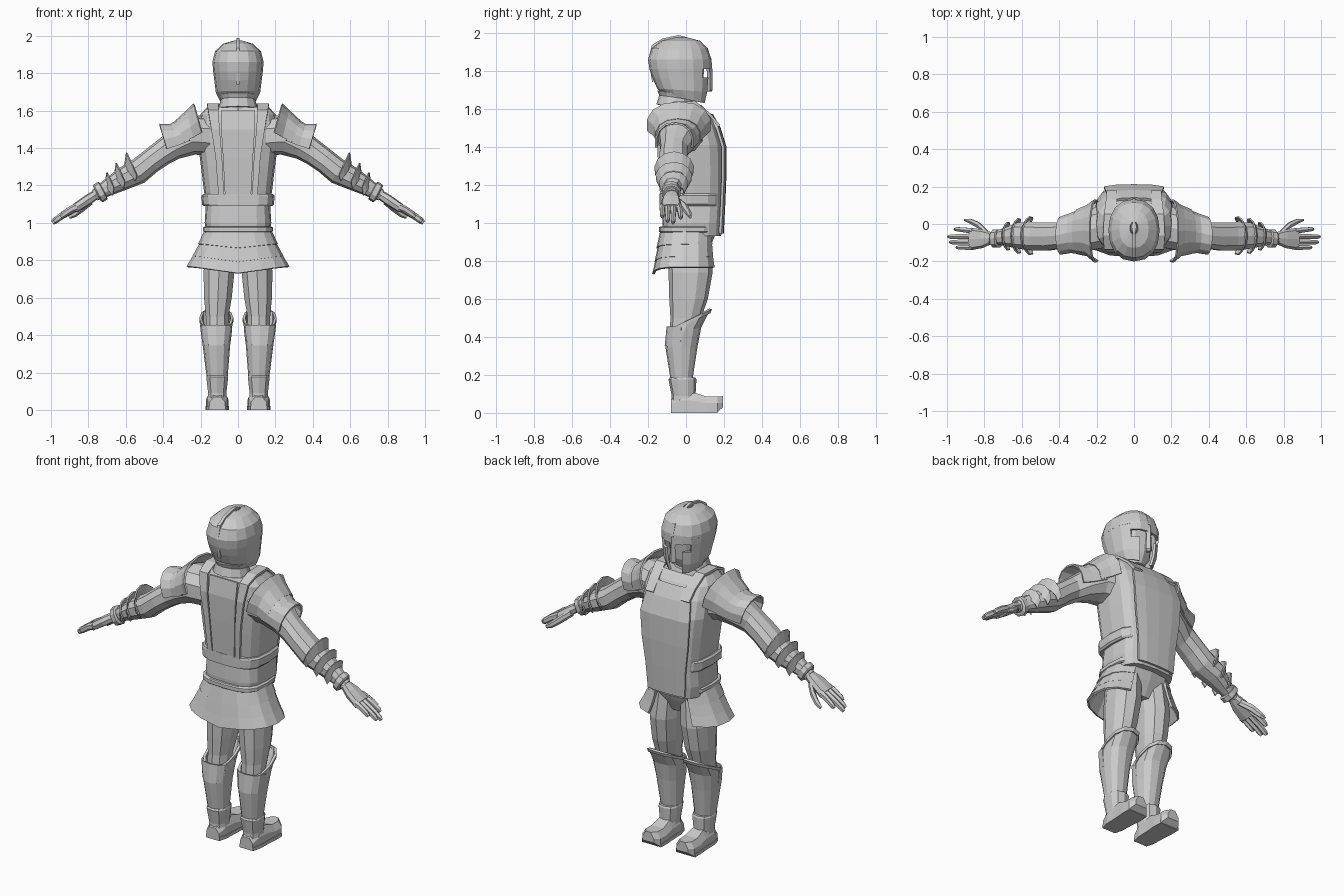
import bpy, bmesh, math
from mathutils import Vector

steel = bpy.data.materials.new("grey steel")
steel.diffuse_color = (0.6, 0.6, 0.6, 1)


def loft(name, rings, closed=True, caps=True, mirror=False, thick=0, skip=None):
    """Skin a list of equal-length point rings; skip(row, col) leaves openings."""
    bm = bmesh.new()
    vs = [[bm.verts.new(p) for p in r] for r in rings]
    n = len(vs[0])
    for i in range(len(vs) - 1):
        for j in range(n if closed else n - 1):
            if skip and skip(i, j):
                continue
            k = (j + 1) % n
            bm.faces.new((vs[i][j], vs[i][k], vs[i + 1][k], vs[i + 1][j]))
    if closed and caps:
        bm.faces.new(vs[0][::-1])
        bm.faces.new(vs[-1])
    bmesh.ops.recalc_face_normals(bm, faces=bm.faces)
    me = bpy.data.meshes.new(name)
    bm.to_mesh(me)
    bm.free()
    me.materials.append(steel)
    ob = bpy.data.objects.new(name, me)
    bpy.context.collection.objects.link(ob)
    if thick:
        m = ob.modifiers.new("thickness", 'SOLIDIFY')
        m.thickness = thick
        m.offset = 0
    if mirror:
        m = ob.modifiers.new("mirror", 'MIRROR')
        m.use_mirror_merge = False
    return ob


def sp(v, p):
    return math.copysign(abs(v) ** (2 / p), v)


def angles(n, a0=0, a1=360):
    full = a1 - a0 == 360
    return [math.radians(a0 + (a1 - a0) * i / (n if full else n - 1)) for i in range(n)]


def level(z, x0, x1, y0, y1, n=12, p=2.4, a0=0, a1=360, tilt=0.0, dip=0.0):
    """Horizontal ring; angle 0 points to +y. dip lowers the middle of the back."""
    cx, cy, hx, hy = (x0 + x1) / 2, (y0 + y1) / 2, (x1 - x0) / 2, (y1 - y0) / 2
    out = []
    for a in angles(n, a0, a1):
        s, c = sp(math.sin(a), p), sp(math.cos(a), p)
        out.append((cx + hx * s, cy + hy * c,
                    z + tilt * c - dip * max(0, -math.cos(a)) * (1 - abs(s))))
    return out


def cross(tx, tz, bx, bz, y0, y1, n=10, p=2.3, a0=0, a1=360):
    """Ring across an arm; angle 0 is the upper edge, 90 the +y side."""
    t, b = Vector((tx, 0, tz)), Vector((bx, 0, bz))
    m, h, Y = (t + b) / 2, (t - b) / 2, Vector((0, 1, 0))
    return [m + h * sp(math.cos(a), p) + Y * ((y0 + y1) / 2 + (y1 - y0) / 2 * sp(math.sin(a), p))
            for a in angles(n, a0, a1)]


# Torso and pelvis
torso = [(0.93, .165, -.12, .185), (1.0, .178, -.125, .19), (1.10, .172, -.12, .195),
         (1.17, .182, -.125, .197), (1.30, .198, -.135, .20), (1.41, .212, -.14, .197),
         (1.51, .21, -.14, .165), (1.58, .20, -.13, .12), (1.62, .165, -.11, .08)]
loft("torso", [level(z, -w, w, b, f, 16, 3.4) for z, w, b, f in torso])
loft("pelvis", [level(z, -w, w, b, f, 12, 3) for z, w, b, f in
                [(.80, .12, -.08, .09), (.88, .165, -.11, .13), (.95, .165, -.12, .16)]])

# Breastplate with a neck notch
chest = [(.945, .12, .192), (1.1, .13, .20), (1.25, .15, .206), (1.40, .16, .206),
         (1.50, .145, .175), (1.57, .11, .135)]
loft("breastplate", [[(w * u, y - .012 * abs(u) ** 3, z) for u in (-1, -.6, 0, .6, 1)]
                     for z, w, y in chest], closed=False, thick=.014)

# Belt and waist bands
loft("belt", [level(z, -w, w, -w * .77, .165, 16, 3.2) for z, w in
              [(.95, .178), (.955, .186), (.975, .186), (.98, .178)]])
loft("waist_band", [level(z, -w, w, -.14, .185, 16, 3.4) for z, w in
                    [(1.09, .182), (1.10, .192), (1.145, .196), (1.155, .186)]])

# Back straps running up over the shoulders
loft("back_strap", [[(x, y, z), (x + w, y, z)] for x, w, y, z in
                    [(.075, .03, -.13, 1.15), (.085, .035, -.142, 1.35), (.098, .045, -.147, 1.5),
                     (.105, .055, -.13, 1.60), (.105, .06, -.06, 1.632), (.10, .06, .05, 1.632),
                     (.09, .06, .125, 1.57), (.09, .055, .175, 1.51)]],
     closed=False, thick=.014, mirror=True)
loft("back_plate", [[(-w, y, z), (w, y, z)] for w, y, z in
                    [(.07, -.13, 1.15), (.08, -.142, 1.35), (.09, -.147, 1.5), (.09, -.13, 1.60)]],
     closed=False, thick=.012)

# Skirt of overlapping flared bands, open at the front
for i, (zt, zb, wt, wb, bt, bb, ft, fb, dip) in enumerate([
        (.97, .885, .168, .208, -.13, -.15, .14, .145, .02),
        (.90, .82, .195, .238, -.142, -.16, .142, .15, .03),
        (.84, .765, .225, .27, -.152, -.172, .146, .158, .035)]):
    loft(f"skirt_band_{i + 1}", [level(zt, -wt, wt, bt, ft, 15, 2.6, 26, 334, 0, dip * .7),
                                 level(zb, -wb, wb, bb, fb, 15, 2.6, 26, 334, 0, dip)],
         closed=False, thick=.012)

# Neck, collar and head
loft("neck", [level(z, -.075, .075, -.12, .03, 10, 2) for z in (1.58, 1.72)])
loft("collar", [level(z, -w, w, -.05 - w, -.05 + w * .9, 12, 2, tilt=-.012) for z, w in
                [(1.61, .10), (1.66, .085), (1.685, .095)]], caps=False, thick=.012)
loft("head", [level(z, -w, w, b, f, 12, 2.2) for z, w, b, f in
              [(1.645, .05, -.08, .06), (1.70, .09, -.13, .085), (1.80, .105, -.15, .095),
               (1.88, .1, -.14, .09)]])

# Helmet with eye slots and a gap between the cheek guards
helmet = [(1.655, .09, -.115, .10, -.025), (1.70, .112, -.145, .115, -.01),
          (1.765, .12, -.17, .122, 0), (1.81, .126, -.185, .126, 0), (1.86, .130, -.193, .126, 0),
          (1.915, .116, -.175, .108, 0), (1.952, .075, -.125, .07, 0), (1.968, .02, -.055, .01, 0)]
loft("helmet", [level(z, -w, w, b, f, 16, 2.25, tilt=t) for z, w, b, f, t in helmet],
     caps=False, thick=.014,
     skip=lambda i, j: (i < 2 and j in (0, 15)) or (i == 2 and j in (0, 1, 14, 15)))
loft("helmet_top", [level(z, -w, w, -.02 - w * 2, -.02 + w * 1.8, 8, 2) for z, w in
                    [(1.955, .022), (1.975, .015)]])
loft("helmet_rim", [level(z, -w, w, -.197, .133, 16, 2.25) for z, w in
                    [(1.84, .13), (1.845, .136), (1.86, .136), (1.865, .13)]], caps=False)

# Crest ridge from the nape over to the brow
ridge = [(-.178, 1.74), (-.198, 1.86), (-.18, 1.935), (-.125, 1.97), (-.04, 1.988),
         (.05, 1.965), (.115, 1.92), (.135, 1.85)]
loft("crest", [[(s * .009, -.04 + (y + .04) * k, 1.84 + (z - 1.84) * k)
                for s, k in ((-1, 1), (1, 1), (1, .88), (-1, .88))] for y, z in ridge])

# Nose guard
loft("nose_guard", [[(-w, y - .015, z), (0, y, z), (w, y - .015, z), (0, y - .03, z)]
                    for z, w, y in [(1.85, .03, .135), (1.79, .016, .14), (1.70, .022, .14),
                                    (1.69, .01, .135)]])

# Arms
arm = [(.15, 1.57, .15, 1.36, -.13, .11), (.27, 1.58, .23, 1.365, -.15, .08),
       (.36, 1.50, .31, 1.345, -.14, .045), (.42, 1.45, .37, 1.315, -.135, .01),
       (.49, 1.395, .43, 1.275, -.145, .01), (.56, 1.34, .50, 1.215, -.145, .012),
       (.64, 1.29, .59, 1.18, -.135, .01), (.71, 1.235, .67, 1.15, -.118, -.02),
       (.78, 1.175, .75, 1.12, -.105, -.045)]
loft("arm", [cross(*s) for s in arm], mirror=True)

# Shoulder guards: inner and outer flared plates over the arm
for name, st in (("inner_shoulder_guard", [(.235, 1.635, .17, 1.40, -.205, .13),
                                           (.27, 1.60, .22, 1.38, -.17, .10),
                                           (.33, 1.545, .27, 1.37, -.158, .075)]),
                 ("outer_shoulder_guard", [(.29, 1.565, .24, 1.37, -.16, .085),
                                           (.36, 1.525, .31, 1.35, -.152, .055),
                                           (.42, 1.525, .36, 1.325, -.16, .035)])):
    loft(name, [cross(*s, 9, 2.2, -105, 105) for s in st], closed=False, thick=.01, mirror=True)

# Forearm guards: three overlapping flared plates
for i, (x, z, y0, y1) in enumerate([(.595, 1.375, -.165, .04), (.65, 1.32, -.158, .03),
                                    (.70, 1.27, -.14, .01)]):
    k = (.075, .062, .05)[i]
    loft(f"forearm_guard_{i + 1}",
         [cross(x + .01, z - .07, x - k, z - .07 - k * 1.6, y0 + .02, y1 - .022, 9, 2, -110, 110),
          cross(x, z, x - k * 1.1, z - k * 2.4, y0, y1, 9, 2, -110, 110)],
         closed=False, thick=.008, mirror=True)

# Wrist cuffs
loft("wrist_cuff", [cross(x, z, x - .05 * k, z - .095 * k, -.078 - .05 * k, -.078 + .05 * k, 10)
                    for x, z, k in [(.74, 1.215, .8), (.748, 1.22, 1), (.772, 1.205, 1),
                                    (.775, 1.195, .8)]], mirror=True)

# Hands
loft("palm", [cross(.77, 1.175, .745, 1.13, -.105, -.045, 8),
              cross(.82, 1.145, .795, 1.095, -.128, -.03, 8, 3),
              cross(.885, 1.098, .86, 1.055, -.14, -.02, 8, 3)], mirror=True)
for i, (ys, ye, r) in enumerate([(-.125, -.125, .955), (-.096, -.097, .99),
                                 (-.066, -.068, 1.0), (-.037, -.028, .965)]):
    d = r - .99
    loft(f"finger_{i + 1}", [cross(x, z, x - .016, z - h, y - w, y + w, 6, 2) for x, z, y, w, h in
                             [(.87, 1.105, ys, .017, .04), (.935 + d, 1.065 - d * .7, (ys + ye) / 2, .015, .034),
                              (.978 + d, 1.033 - d * .7, ye, .013, .03),
                              (.99 + d, 1.016 - d * .7, ye, .007, .018)]], mirror=True)
loft("thumb", [cross(x, z, x - .012, z - h, y - w, y + w, 6, 2) for x, z, y, w, h in
               [(.79, 1.14, -.05, .018, .04), (.835, 1.105, -.008, .019, .042),
                (.88, 1.065, .015, .015, .034), (.91, 1.04, .022, .007, .018)]], mirror=True)

# Legs
leg = [(.90, .01, .165, -.10, .13), (.74, .015, .188, -.092, .14), (.60, .03, .185, -.088, .115),
       (.50, .048, .175, -.082, .08), (.43, .05, .175, -.085, .05), (.34, .052, .172, -.09, .04),
       (.22, .062, .16, -.072, .025), (.10, .066, .155, -.065, .03)]
loft("leg", [level(z, *s, 10, 2.2) for z, *s in leg], mirror=True)

# Greaves with a raised slanting knee edge
loft("greave", [level(z, *s, 12, 2.4, tilt=t) for z, *s, t in
                [(.485, .036, .197, -.088, .12, .055), (.43, .036, .196, -.098, .075, .02),
                 (.345, .047, .184, -.103, .055, 0), (.18, .06, .163, -.077, .03, 0)]],
     caps=False, thick=.01, mirror=True)
loft("knee_edge", [level(z, *s, 12, 2.4, tilt=.055) for z, *s in
                   [(.472, .032, .2, -.09, .122), (.492, .032, .2, -.092, .13)]],
     caps=False, thick=.014, mirror=True)
loft("calf_band", [level(z, *s, 12, 2.4) for z, *s in
                   [(.455, .034, .2, -.098, .05), (.352, .046, .186, -.108, .052)]],
     closed=False, thick=.008, mirror=True, skip=lambda i, j: j < 3 or j > 8)

# Boots: flared shaft, foot and sole
loft("boot_shaft", [level(z, *s, 10, 2.4) for z, *s in
                    [(.03, .056, .166, -.078, .06), (.09, .06, .162, -.075, .05),
                     (.175, .05, .172, -.092, .055), (.185, .054, .168, -.086, .05)]], mirror=True)
foot = [(-.08, .075, .048, .10), (-.03, .057, .165, .11), (.05, .055, .167, .105),
        (.11, .05, .172, .085), (.165, .052, .172, .085), (.195, .075, .15, .088)]
foot[0] = (-.08, .07, .152, .07)
loft("foot", [[(a, y, lo), (a, y, h * .6), (a + .022, y, h), (b - .022, y, h), (b, y, h * .6),
               (b, y, lo)] for (y, a, b, h), lo in zip(foot, (0, 0, 0, 0, .004, .03))], mirror=True)
loft("sole", [[(a - .003, y, 0), (a - .003, y, .02), (b + .003, y, .02), (b + .003, y, 0)]
              for y, a, b, h in foot[:-1]], mirror=True)
